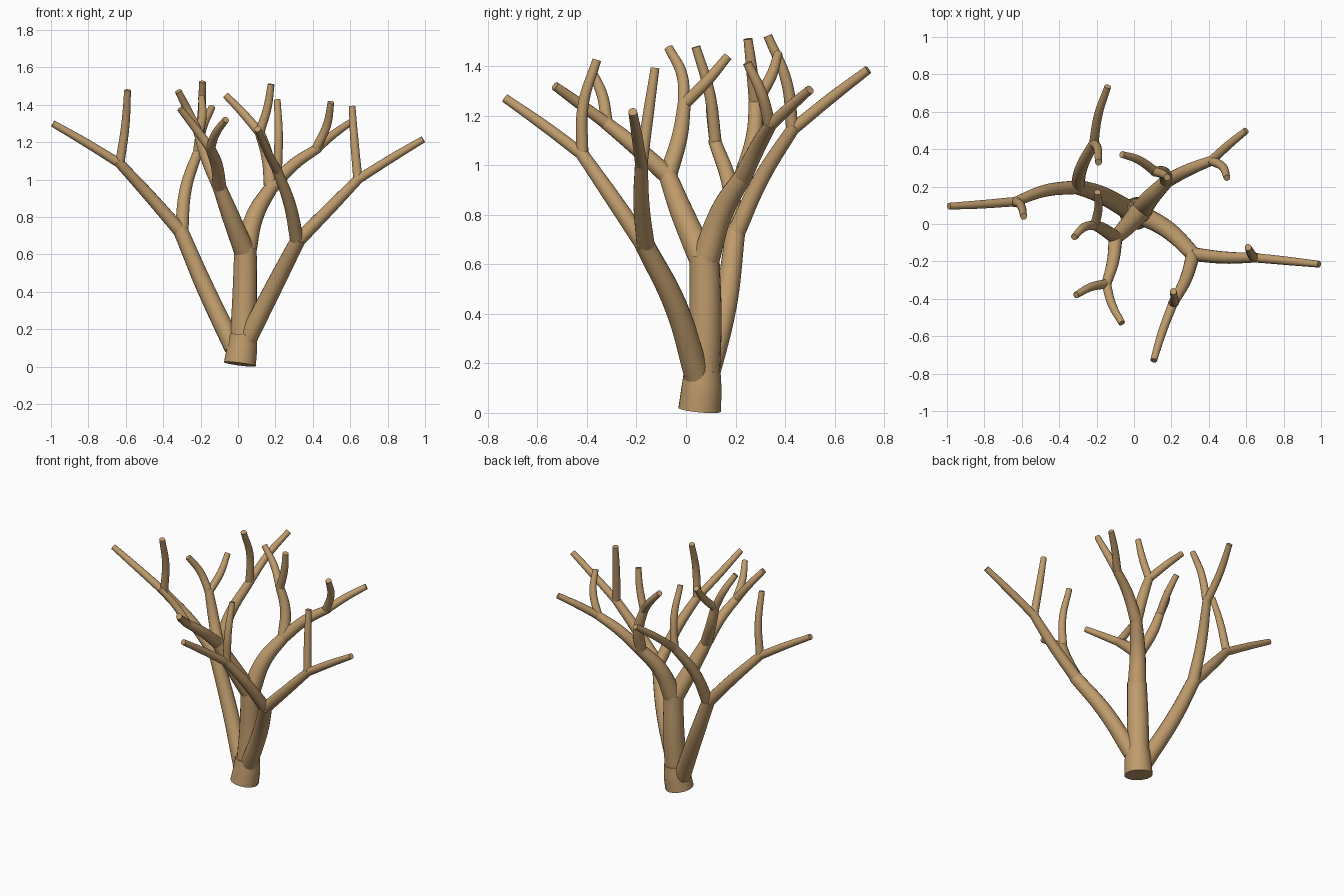
import bpy
from mathutils import Vector

bark = bpy.data.materials.new("bark")
bark.diffuse_color = (0.52, 0.33, 0.15, 1)


def limb(name, pts, radii):
    """Tapered round limb swept along a smooth path, with flat capped ends."""
    cu = bpy.data.curves.new(name, 'CURVE')
    cu.dimensions = '3D'
    cu.bevel_depth = 1.0
    cu.bevel_resolution = 6
    cu.resolution_u = 8
    cu.use_fill_caps = True
    sp = cu.splines.new('BEZIER')
    sp.bezier_points.add(len(pts) - 1)
    for bp, p, r in zip(sp.bezier_points, pts, radii):
        bp.co = p
        bp.radius = r
        bp.handle_left_type = bp.handle_right_type = 'AUTO'
    ob = bpy.data.objects.new(name, cu)
    bpy.context.collection.objects.link(ob)
    bpy.ops.object.select_all(action='DESELECT')
    ob.select_set(True)
    bpy.context.view_layer.objects.active = ob
    bpy.ops.object.convert(target='MESH')
    ob = bpy.context.object
    bpy.ops.object.shade_smooth_by_angle(angle=0.8)
    ob.data.materials.clear()
    ob.data.materials.append(bark)


# start and end radius by branch level
RADII = {1: (0.052, 0.040), 2: (0.037, 0.026), 3: (0.025, 0.018)}


def grow(name, level, prev, start, end, bend=(0, 0, 0), children=()):
    """Branch from start to end, bowed sideways at its middle, then its children."""
    prev, start, end = Vector(prev), Vector(start), Vector(end)
    r0, r1 = RADII[level]
    root = start - (start - prev).normalized() * 0.02
    mid = (start + end) / 2 + Vector(bend)
    limb(name, [root, mid, end], [r0, (r0 + r1) / 2 + 0.001, r1])
    for i, (tip, b, kids) in enumerate(children):
        grow(f"{name}_{'ab'[i]}", level + 1, mid, end, tip, b, kids)


def twig(x, y, z, bx=0, by=0, bz=0):
    return ((x, y, z), (bx, by, bz), ())


# trunk stump and upright centre stem
limb("trunk", [(0.01, 0.055, 0.013), (0.02, 0.062, 0.09), (0.025, 0.066, 0.17)],
     [0.087, 0.083, 0.075])
limb("centre_stem", [(0.025, 0.066, 0.12), (0.036, 0.078, 0.38), (0.04, 0.075, 0.635)],
     [0.070, 0.066, 0.060])

# left main branch
grow("left_branch", 1, (0.0, 0.06, 0.05), (-0.03, 0.075, 0.12), (-0.31, 0.20, 0.735),
     (-0.008, 0.02, 0), [
         ((-0.645, 0.115, 1.10), (0, 0.02, 0),
          [twig(-0.99, 0.095, 1.30), twig(-0.59, 0.04, 1.478, 0.015, 0.018)]),
         ((-0.21, 0.44, 1.16), (-0.02, -0.015, 0),
          [twig(-0.14, 0.735, 1.385, -0.015), twig(-0.19, 0.33, 1.522, 0.005, 0.02)]),
     ])

# right main branch
grow("right_branch", 1, (0.02, 0.06, 0.08), (0.06, 0.04, 0.17), (0.325, -0.17, 0.685),
     (0.0, 0.025, 0), [
         ((0.655, -0.18, 1.015), (0, -0.005, -0.005),
          [twig(0.99, -0.215, 1.215), twig(0.61, -0.125, 1.392, -0.01)]),
         ((0.205, -0.43, 1.06), (0.01, 0, 0),
          [twig(0.105, -0.73, 1.27, -0.005), twig(0.21, -0.36, 1.425, 0.01, -0.02)]),
     ])

# two branches forking from the centre stem
stem, fork = (0.036, 0.078, 0.38), (0.04, 0.075, 0.625)
RADII[1] = (0.057, 0.036)
grow("back_branch", 1, stem, fork, (0.185, 0.24, 0.97), (-0.022, -0.015, 0.01), [
    ((0.43, 0.345, 1.17), (-0.01, 0, 0.01),
     [twig(0.60, 0.50, 1.305, -0.01), twig(0.497, 0.247, 1.413, 0.012, 0.008)]),
    ((0.11, 0.28, 1.27), (0.01, 0.015, 0),
     [twig(0.177, 0.25, 1.51, 0.015), twig(-0.065, 0.372, 1.45, 0, 0.018)]),
])
grow("front_branch", 1, stem, fork, (-0.105, -0.08, 0.975), (-0.005, -0.01, 0), [
    ((-0.153, -0.335, 1.18), (0.015, 0, 0),
     [twig(-0.065, -0.53, 1.32, -0.008), twig(-0.31, -0.38, 1.38, 0, 0.02)]),
    ((-0.215, -0.005, 1.265), (-0.01, 0.018, 0),
     [twig(-0.32, -0.07, 1.473, 0, 0.02), twig(-0.195, 0.17, 1.44, 0.015, 0.005, -0.01)]),
])
